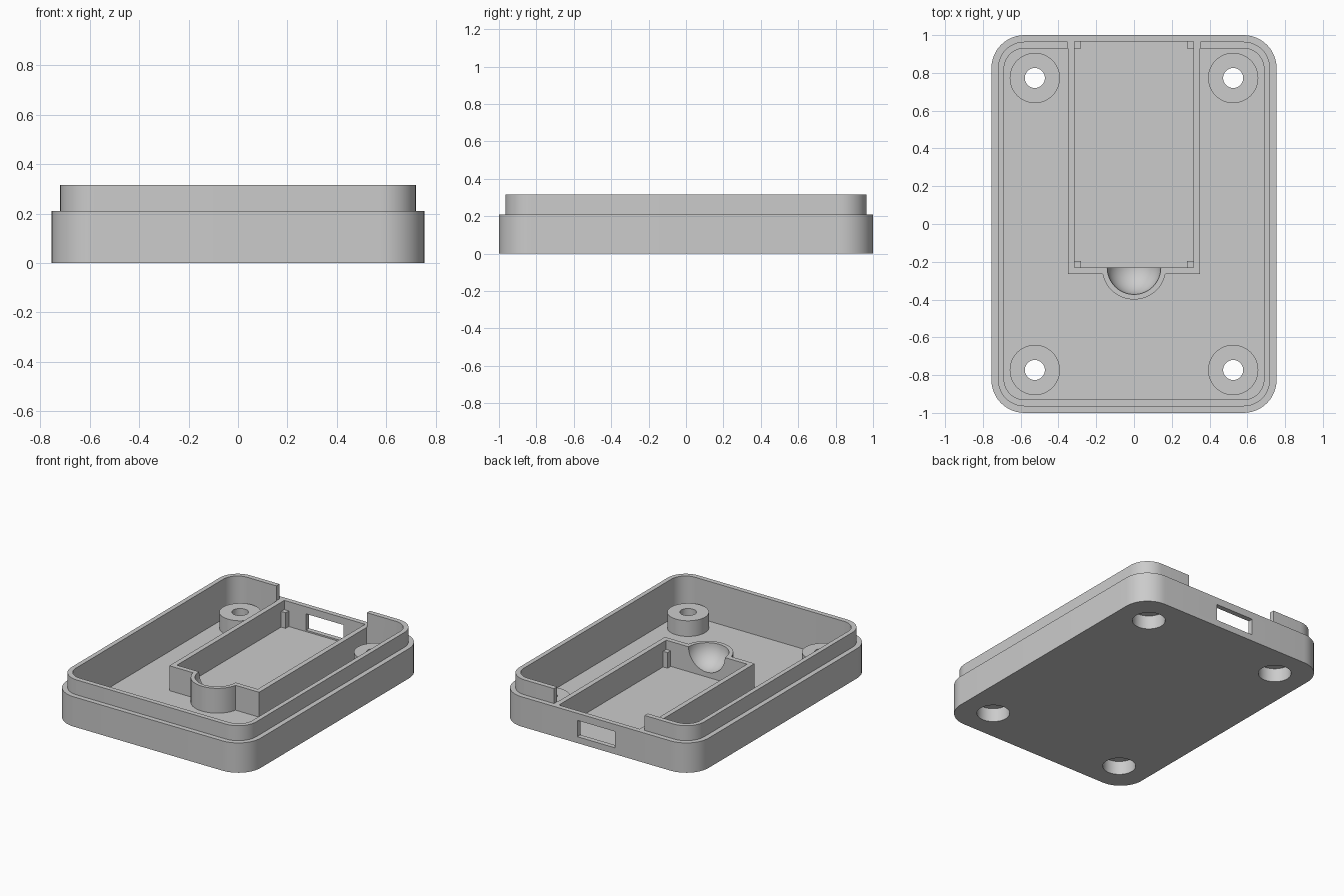
import bpy, bmesh
from math import pi, sin, cos, asin, radians
from mathutils import Matrix

if "Cube" in bpy.data.objects:
    bpy.data.objects.remove(bpy.data.objects["Cube"], do_unlink=True)

# Main heights and wall thickness
FLOOR, RIM, LIP, WALL = 0.035, 0.21, 0.315, 0.035

grey = bpy.data.materials.new("plain_grey")
grey.use_nodes = True
grey.diffuse_color = (0.6, 0.6, 0.6, 1)
grey.node_tree.nodes["Principled BSDF"].inputs["Base Color"].default_value = grey.diffuse_color


def finish(name, bm):
    bmesh.ops.recalc_face_normals(bm, faces=bm.faces)
    mesh = bpy.data.meshes.new(name)
    bm.to_mesh(mesh)
    bm.free()
    mesh.materials.append(grey)
    ob = bpy.data.objects.new(name, mesh)
    bpy.context.collection.objects.link(ob)
    return ob


def loft(name, rings, closed=False):
    """Skin equal-length rings; cap the ends or join last to first."""
    bm = bmesh.new()
    loops = [[bm.verts.new(p) for p in ring] for ring in rings]
    pairs = list(zip(loops, loops[1:]))
    if closed:
        pairs.append((loops[-1], loops[0]))
    else:
        bm.faces.new(loops[0])
        bm.faces.new(loops[-1])
    for a, b in pairs:
        for i in range(len(a)):
            j = (i + 1) % len(a)
            bm.faces.new((a[i], a[j], b[j], b[i]))
    return finish(name, bm)


def rounded_rect(hx, hy, r, z, steps=12):
    pts = []
    for q, (sx, sy) in enumerate([(1, 1), (-1, 1), (-1, -1), (1, -1)]):
        for i in range(steps + 1):
            a = (q + i / steps) * pi / 2
            pts.append((sx * (hx - r) + r * cos(a), sy * (hy - r) + r * sin(a), z))
    return pts


def circle(x, y, r, z, n=48):
    return [(x + r * cos(2 * pi * i / n), y + r * sin(2 * pi * i / n), z) for i in range(n)]


def box(name, x0, x1, y0, y1, z0, z1):
    return loft(name, [[(x0, y0, z), (x1, y0, z), (x1, y1, z), (x0, y1, z)] for z in (z0, z1)])


def cut(ob, cutter):
    mod = ob.modifiers.new("cut", 'BOOLEAN')
    mod.operation, mod.solver, mod.object = 'DIFFERENCE', 'EXACT', cutter
    bpy.context.view_layer.objects.active = ob
    bpy.ops.object.modifier_apply(modifier=mod.name)
    bpy.data.objects.remove(cutter, do_unlink=True)


# Tray shell: outer wall, step, raised lip, cavity and floor in one skin
outer, lip, inner = (0.755, 1.0, 0.175), (0.72, 0.965, 0.14), (0.688, 0.93, 0.108)
tray = loft("tray_shell", [
    rounded_rect(*outer, 0), rounded_rect(*outer, RIM),
    rounded_rect(*lip, RIM), rounded_rect(*lip, LIP),
    rounded_rect(*inner, LIP), rounded_rect(*inner, FLOOR)])
parts = [tray]

# Gap in the lip, pocket recess and connector slot in the back wall
cut(tray, box("lip_gap", -0.353, 0.353, 0.88, 0.985, RIM, 0.4))
cut(tray, box("pocket_recess", -0.315, 0.315, 0.88, 0.965, FLOOR, 0.4))
cut(tray, box("connector_slot", -0.147, 0.147, 0.9, 1.1, 0.045, 0.16))

# Screw bosses, each with a wide bore from below and a narrow hole on top
profile = [(0.133, FLOOR), (0.133, 0.145), (0.053, 0.145),
           (0.053, 0.095), (0.105, 0.095), (0.105, FLOOR)]
for sx, side in ((1, "left"), (-1, "right")):
    for sy, end in ((1, "back"), (-1, "front")):
        x, y = sx * 0.525, sy * 0.773
        cut(tray, loft("bore", [circle(x, y, 0.105, z) for z in (-0.1, 0.1)]))
        parts.append(loft(f"screw_boss_{end}_{side}",
                          [circle(x, y, r, z) for r, z in profile], closed=True))

# Pocket frame: open-backed wall with a round bulge at the front
in_x, in_y, bulge = 0.315, -0.23, 0.17
out_x, out_y = in_x + WALL, in_y - WALL
start = pi + asin(WALL / bulge)
sweep = 3 * pi - 2 * start
outline = [(-out_x, inner[1]), (-out_x, out_y)]
for i in range(25):
    a = start + sweep * i / 24
    outline.append((bulge * cos(a), in_y + bulge * sin(a)))
outline += [(out_x, out_y), (out_x, inner[1]), (in_x, inner[1]),
            (in_x, in_y), (-in_x, in_y), (-in_x, inner[1])]
frame = loft("pocket_frame", [[(x, y, z) for x, y in outline] for z in (0.02, RIM)])
parts.append(frame)

# Spherical finger scoop in the bulge
bm = bmesh.new()
bmesh.ops.create_uvsphere(bm, u_segments=48, v_segments=24, radius=0.142,
                          matrix=Matrix.Translation((0, in_y - 0.001, RIM + 0.001)))
cut(frame, finish("scoop", bm))

# Small support posts in the pocket corners
for sx, side in ((1, "left"), (-1, "right")):
    for y, end in ((in_y, "front"), (lip[1] - WALL, "back")):
        xs = sorted((sx * in_x, sx * (in_x - WALL)))
        parts.append(box(f"support_post_{end}_{side}", *xs, y, y + WALL, 0.02, 0.145))

# Smooth the curves, keep the edges sharp
bpy.ops.object.select_all(action='DESELECT')
for ob in parts:
    ob.select_set(True)
bpy.context.view_layer.objects.active = tray
bpy.ops.object.shade_smooth_by_angle(angle=radians(30))
